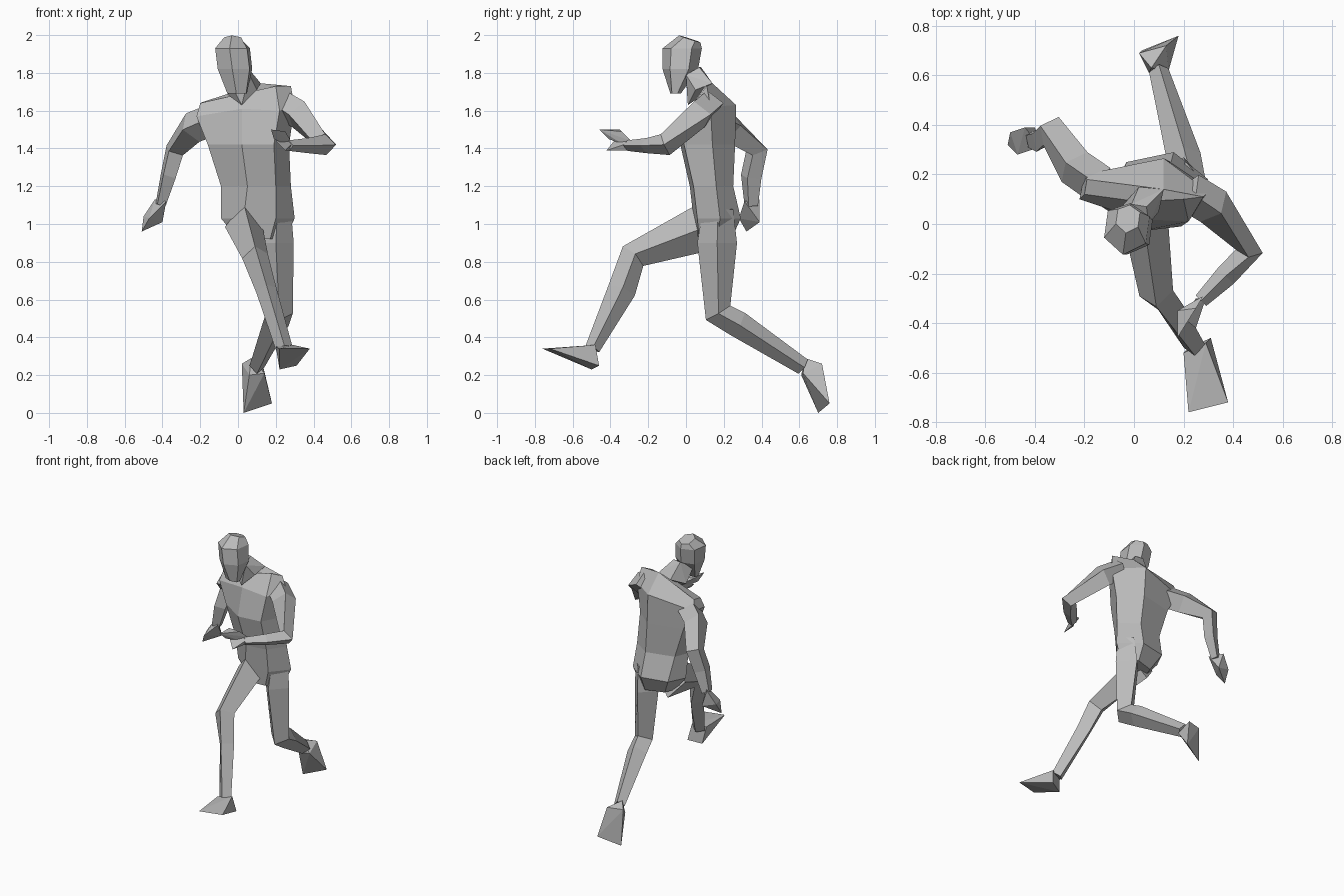
import bpy
import bmesh
from math import radians
from mathutils import Euler, Vector

start_cube = bpy.data.objects.get("Cube")
if start_cube:
    bpy.data.objects.remove(start_cube, do_unlink=True)

# One plain grey for the whole figure
GREY = (0.5, 0.5, 0.5, 1)
grey = bpy.data.materials.new("plain_grey")
grey.use_nodes = True
grey.diffuse_color = GREY
shader = grey.node_tree.nodes["Principled BSDF"]
shader.inputs["Base Color"].default_value = GREY
shader.inputs["Roughness"].default_value = 0.8


def finish(name, bm):
    """Turn a bmesh into a flat shaded object."""
    bmesh.ops.recalc_face_normals(bm, faces=bm.faces)
    mesh = bpy.data.meshes.new(name)
    bm.to_mesh(mesh)
    bm.free()
    mesh.materials.append(grey)
    part = bpy.data.objects.new(name, mesh)
    bpy.context.collection.objects.link(part)
    return part


def loft(name, rings):
    """Skin a closed tube over rings that have equal point counts."""
    bm = bmesh.new()
    loops = [[bm.verts.new(point) for point in ring] for ring in rings]
    for low, high in zip(loops, loops[1:]):
        for i in range(len(low)):
            j = (i + 1) % len(low)
            bm.faces.new((low[i], low[j], high[j], high[i]))
    bm.faces.new(loops[0])
    bm.faces.new(loops[-1])
    return finish(name, bm)


def hull(name, points):
    """Wrap a faceted solid around a few corner points."""
    bm = bmesh.new()
    for point in points:
        bm.verts.new(point)
    bmesh.ops.convex_hull(bm, input=bm.verts)
    return finish(name, bm)


def level(z, *corners):
    """Horizontal slice of the trunk at one height."""
    return [(x, y, z) for x, y in corners]


def section(x, y, z, half_width, half_depth, nod=0, yaw=-8):
    """Six sided head slice with a ridge down the front and the back."""
    outline = ((-1, -.45), (0, -1), (1, -.45), (1, .6), (0, 1), (-1, .6))
    turn = Euler((radians(nod), 0, radians(yaw))).to_matrix()
    return [Vector((x, y, z)) + turn @ Vector((u * half_width, v * half_depth, 0))
            for u, v in outline]


def limb(name, hinge, joints):
    """Diamond sectioned tube through joints of x, y, z, side radius, front radius."""
    centres = [Vector(joint[:3]) for joint in joints]
    rings = []
    for i, (centre, joint) in enumerate(zip(centres, joints)):
        before = centres[max(i - 1, 0)]
        after = centres[min(i + 1, len(centres) - 1)]
        along = ((centre - before).normalized() + (after - centre).normalized()).normalized()
        side = Vector(hinge)
        side = (side - along * side.dot(along)).normalized()
        front = along.cross(side)
        wide, deep = joint[3:]
        rings.append([centre + side * wide, centre + front * deep,
                      centre - side * wide, centre - front * deep])
    return loft(name, rings)


# Twisted trunk: each slice runs right, front, left front, left, spine, right back
loft("torso", [
    level(.92, (0, .12), (.07, .06), (.17, .07), (.25, .17), (.16, .24), (.03, .2)),
    level(1.03, (-.09, .13), (.03, .04), (.2, .06), (.3, .18), (.16, .29), (-.03, .25)),
    level(1.2, (-.09, .1), (.05, .02), (.2, .04), (.28, .16), (.15, .25), (-.05, .2)),
    level(1.42, (-.16, .09), (.02, -.03), (.19, -.01), (.27, .14), (.13, .26), (-.12, .2)),
    [(-.22, .1, 1.57), (.02, .02, 1.61), (.22, .01, 1.6),
     (.3, .13, 1.62), (.12, .265, 1.63), (-.2, .2, 1.57)],
    [(-.2, .12, 1.64), (.02, .09, 1.69), (.2, .1, 1.73),
     (.28, .11, 1.73), (.12, .14, 1.745), (-.19, .18, 1.645)],
])

# Neck leaning forward into the head
hull("neck", [
    (.02, .01, 1.63), (.10, .05, 1.71), (-.05, .07, 1.68), (.12, .14, 1.745),
    (.02, .15, 1.72), (-.06, 0, 1.78), (.06, 0, 1.79), (-.01, .08, 1.83), (.05, .07, 1.83),
])
loft("head", [
    section(-.005, -.055, 1.69, .05, .028),
    section(-.017, -.03, 1.82, .085, .095),
    section(-.03, -.02, 1.93, .085, .105),
    section(-.025, .02, 1.98, .045, .06, nod=-18),
])

# Legs in mid stride
limb("front_leg", (1, 0, 0), [
    (.03, .12, .99, .10, .13),
    (.09, -.28, .83, .07, .075),
    (.15, -.34, .65, .055, .075),
    (.245, -.495, .34, .045, .04),
])
limb("back_leg", (1, 0, 0), [
    (.21, .17, 1.08, .07, .08),
    (.20, .165, .9, .095, .105),
    (.22, .17, .53, .07, .075),
    (.20, .275, .47, .07, .07),
    (.10, .62, .245, .04, .045),
])
hull("front_foot", [
    (.20, -.52, .35), (.29, -.48, .36), (.22, -.76, .34),
    (.38, -.72, .34), (.22, -.50, .23), (.31, -.46, .25),
])
hull("back_foot", [
    (.02, .69, .26), (.13, .72, .26), (.06, .61, .20), (.14, .62, .21),
    (.07, .63, .29), (.03, .70, 0), (.18, .76, .05),
])

# Arms swinging against the legs
limb("forward_arm", (0, 0, 1), [
    (.22, .13, 1.64, .075, .08),
    (.32, .07, 1.58, .08, .08),
    (.465, -.11, 1.42, .06, .055),
    (.37, -.21, 1.415, .04, .045),
    (.27, -.31, 1.415, .028, .03),
])
limb("rear_arm", (.5, 1, 0), [
    (-.14, .16, 1.55, .08, .085),
    (-.24, .23, 1.51, .08, .085),
    (-.335, .375, 1.39, .065, .055),
    (-.37, .345, 1.25, .06, .045),
    (-.41, .345, 1.10, .04, .03),
])

# Hands: a flat blade of fingers with a thumb under it, and a loose fist
hull("forward_fingers", [
    (.175, -.46, 1.50), (.175, -.35, 1.50), (.25, -.34, 1.49),
    (.28, -.29, 1.44), (.25, -.33, 1.42), (.19, -.41, 1.45),
])
hull("forward_thumb", [
    (.25, -.42, 1.39), (.20, -.38, 1.44), (.25, -.30, 1.45),
    (.29, -.30, 1.43), (.27, -.31, 1.39),
])
hull("rear_hand", [
    (-.44, .39, 1.13), (-.38, .31, 1.12), (-.40, .39, 1.01),
    (-.51, .32, .96), (-.47, .28, 1.03), (-.50, .37, 1.04),
])
